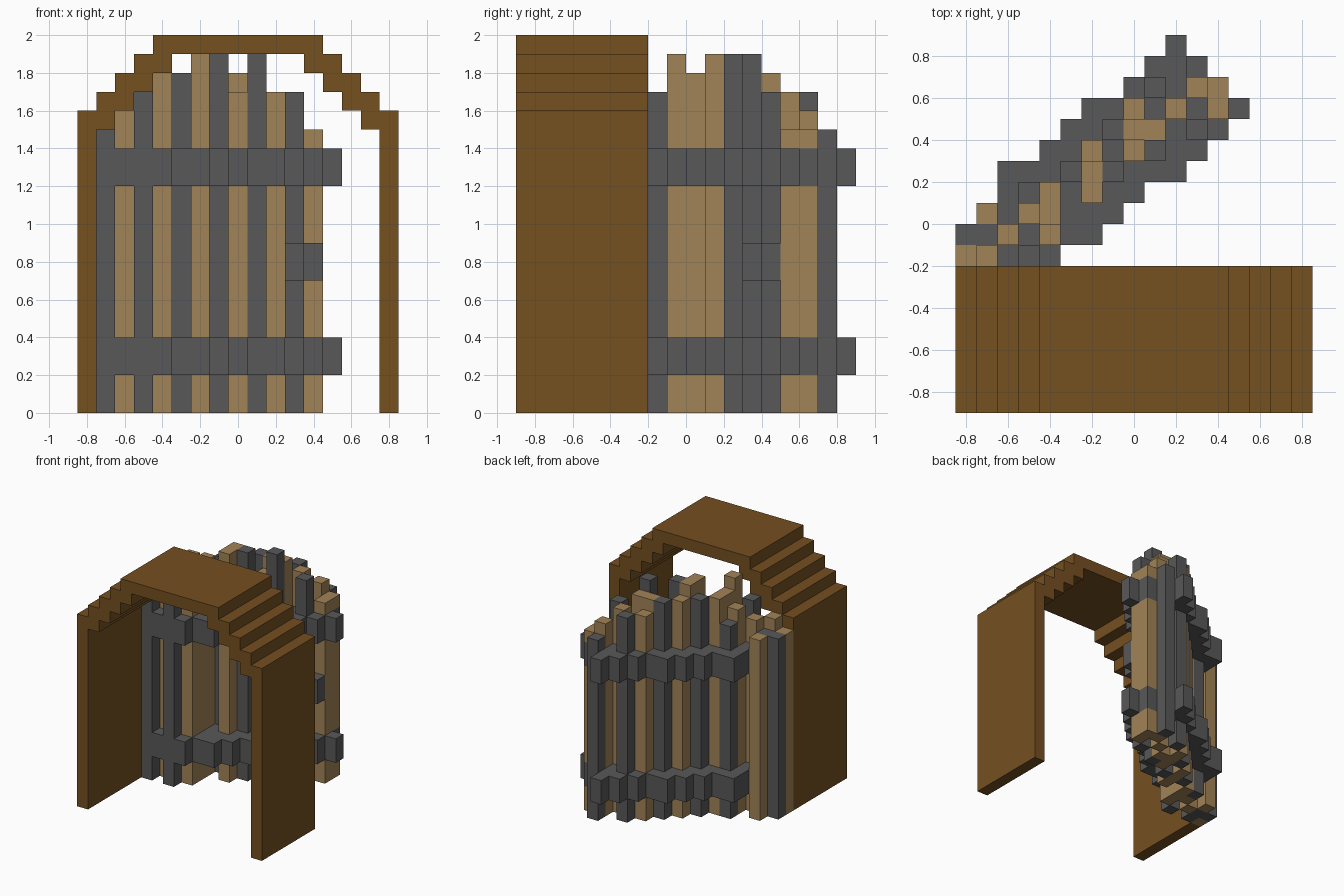
import bpy, bmesh

old = bpy.data.objects.get("Cube")
if old:
    bpy.data.objects.remove(old, do_unlink=True)

U = 0.1  # block size


def material(name, rgb):
    m = bpy.data.materials.new(name)
    m.use_nodes = True
    m.diffuse_color = (*rgb, 1)
    bsdf = next(n for n in m.node_tree.nodes if n.type == 'BSDF_PRINCIPLED')
    bsdf.inputs["Base Color"].default_value = (*rgb, 1)
    bsdf.inputs["Roughness"].default_value = 0.9
    return m


BROWN = material("dark_wood", (0.178, 0.080, 0.0144))
TAN = material("light_wood", (0.361, 0.227, 0.095))
GREY = material("iron_grey", (0.098, 0.098, 0.098))


def finish(name, bm, mat):
    bmesh.ops.recalc_face_normals(bm, faces=bm.faces)
    mesh = bpy.data.meshes.new(name)
    bm.to_mesh(mesh)
    bm.free()
    mesh.materials.append(mat)
    ob = bpy.data.objects.new(name, mesh)
    bpy.context.collection.objects.link(ob)
    return ob


def add_box(bm, lo, hi):
    verts = bmesh.ops.create_cube(bm, size=1)["verts"]
    for v in verts:
        for i in range(3):
            v.co[i] = lo[i] if v.co[i] < 0 else hi[i]


# Arched frame: stepped half profile, mirrored and extruded in depth
outer, inner = [(0.85, 0)], [(0.75, 0)]
for k in range(5):
    x, z = 0.85 - k * U, 1.6 + k * U
    outer.append((x, z))
    if k < 4:
        outer.append((x - U, z))
    inner.append((x - U, z - U))
    inner.append((x - 2 * U, z - U) if k < 4 else (x - U, z - U))
mirror = lambda pts: [(-x, z) for x, z in reversed(pts)]
loop = outer + mirror(outer) + [(-x, z) for x, z in inner] + list(reversed(inner))
clean = []
for p in loop:
    if not clean or max(abs(p[0] - clean[-1][0]), abs(p[1] - clean[-1][1])) > 1e-4:
        clean.append(p)
bm = bmesh.new()
face = bm.faces.new([bm.verts.new((x, -0.9, z)) for x, z in clean])
ext = bmesh.ops.extrude_face_region(bm, geom=[face], use_keep_orig=True)["geom"]
for v in ext:
    if isinstance(v, bmesh.types.BMVert):
        v.co.y = -0.2
bmesh.ops.triangulate(bm, faces=[f for f in bm.faces if len(f.verts) > 4])
finish("arched_frame", bm, BROWN)

# Open door planks: (column from the hinge, material, {row: height in blocks})
planks = [
    (0, TAN, {0: 15}), (0, GREY, {1: 15}),
    (1, GREY, {0: 15, 1: 15}), (1, TAN, {2: 15}),
    (2, TAN, {1: 16}),
    (3, GREY, {0: 17, 3: 16}), (3, TAN, {2: 17}),
    (4, TAN, {1: 19, 2: 18, 3: 18}),
    (5, GREY, {4: 18}),
    (6, TAN, {3: 19, 4: 19, 5: 18}),
    (7, GREY, {4: 19, 6: 18}),
    (8, TAN, {5: 17, 6: 18, 7: 17}),
    (9, GREY, {5: 19, 8: 17}), (9, TAN, {6: 18}),
    (10, TAN, {7: 17}),
    (11, GREY, {6: 17, 9: 15}), (11, TAN, {8: 16}),
    (12, TAN, {7: 15, 8: 15}),
]
X0, Y0 = -0.85, -0.2
BANDS = [(0.2, 0.4), (1.2, 1.4)]
for col, mat, cells in planks:
    bm = bmesh.new()
    x = X0 + col * U
    for row, h in cells.items():
        y = Y0 + row * U
        # planks are let into the bands, except beside the hinge
        cuts = [0, 0.2, 0.4, 1.2, 1.4, h * U] if col > 1 else [0, h * U]
        for lo, hi in zip(cuts[::2], cuts[1::2]):
            add_box(bm, (x, y, lo), (x + U, y + U, hi))
    finish(f"{mat.name}_plank_{col + 1}", bm, mat)

# Hinge cap
bm = bmesh.new()
add_box(bm, (-0.75, -0.2, 1.5), (-0.65, -0.1, 1.6))
finish("hinge_cap", bm, TAN)

# Cross bands: one stepped run of blocks per row (first column, end column)
runs = [(2, 5), (2, 7), (2, 8), (2, 9), (2, 11), (4, 12),
        (5, 13), (6, 14), (8, 13), (9, 12), (10, 11)]
for name, (z0, z1) in zip(("lower_band", "upper_band"), BANDS):
    bm = bmesh.new()
    for row, (a, b) in enumerate(runs):
        y = Y0 + row * U
        add_box(bm, (X0 + a * U, y, z0), (X0 + b * U, y + U, z1))
    finish(name, bm, GREY)

# Door handle
bm = bmesh.new()
for col, row in ((11, 5), (12, 6)):
    x, y = X0 + col * U, Y0 + row * U
    add_box(bm, (x, y, 0.7), (x + U, y + U, 0.9))
finish("door_handle", bm, GREY)
